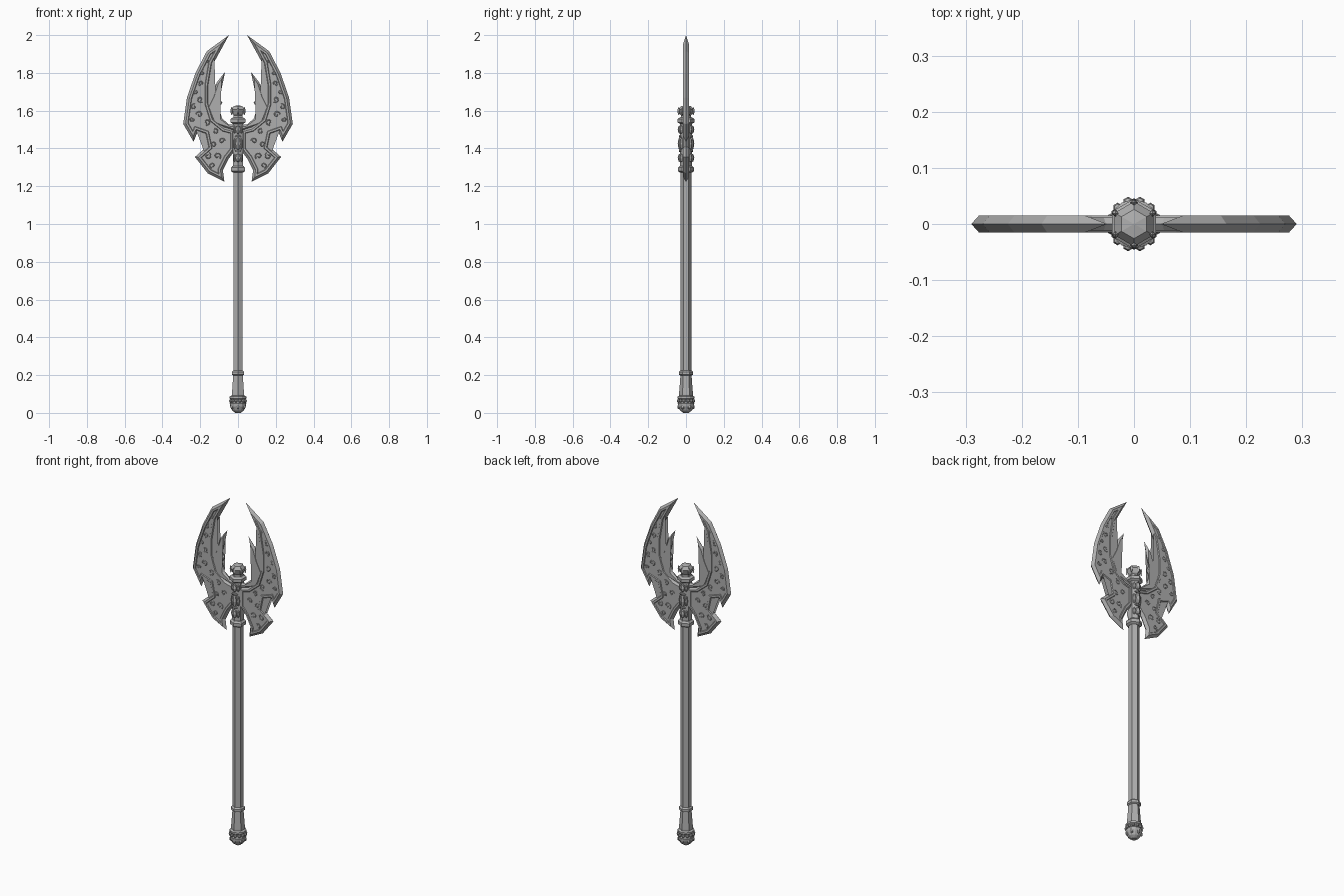
import bpy, bmesh, math
from mathutils import Vector

if "Cube" in bpy.data.objects:
    bpy.data.objects.remove(bpy.data.objects["Cube"], do_unlink=True)

steel = bpy.data.materials.new("grey_steel")
steel.use_nodes = True
steel.diffuse_color = (0.43, 0.43, 0.43, 1)
steel.node_tree.nodes["Principled BSDF"].inputs["Base Color"].default_value = (0.43, 0.43, 0.43, 1)


def finish(name, bm):
    bmesh.ops.recalc_face_normals(bm, faces=bm.faces)
    mesh = bpy.data.meshes.new(name)
    bm.to_mesh(mesh)
    bm.free()
    mesh.materials.append(steel)
    ob = bpy.data.objects.new(name, mesh)
    bpy.context.collection.objects.link(ob)
    return ob


def lathe(name, profile, sides=6):
    """Faceted turned part from (radius, height) pairs, one corner facing the front."""
    bm = bmesh.new()
    rings = []
    for r, z in profile:
        angles = [math.pi / 2 + 2 * math.pi * i / sides for i in range(sides)]
        rings.append([bm.verts.new((r * math.cos(a), r * math.sin(a), z)) for a in angles])
    for low, high in zip(rings, rings[1:]):
        for i in range(sides):
            j = (i + 1) % sides
            bm.faces.new((low[i], low[j], high[j], high[i]))
    bm.faces.new(rings[0])
    bm.faces.new(rings[-1])
    return finish(name, bm)


def offset(points, d):
    """Mitred inward offset of a clockwise outline."""
    out = []
    n = len(points)
    for i in range(n):
        a, b, c = (Vector(points[k % n]) for k in (i - 1, i, i + 1))
        u, v = (b - a).normalized(), (c - b).normalized()
        nu, nv = Vector((u.y, -u.x)), Vector((v.y, -v.x))
        out.append(b + (nu + nv) * d / (1 + nu.dot(nv)))
    return out


def plate(name, outline, steps, side):
    """Two-sided blade: a sharp edge, then (inset, half thickness) steps on both faces."""
    bm = bmesh.new()
    n = len(outline)
    edge = [bm.verts.new((side * x, 0, z)) for x, z in outline]
    for face in (-1, 1):
        last = edge
        for inset, depth in steps:
            ring = [bm.verts.new((side * p.x, face * depth, p.y)) for p in offset(outline, inset)]
            for i in range(n):
                j = (i + 1) % n
                bm.faces.new((last[i], last[j], ring[j], ring[i]))
            last = ring
        cap = bm.faces.new(last)
        bmesh.ops.triangulate(bm, faces=[cap])
    return finish(name, bm)


def gem(name, center, size, sides=6):
    """Small faceted stone."""
    bm = bmesh.new()
    bmesh.ops.create_uvsphere(bm, u_segments=sides, v_segments=4, radius=1)
    for v in bm.verts:
        v.co = Vector(v.co[k] * size[k] + center[k] for k in range(3))
    return finish(name, bm)


def scrollwork(name, scrolls, side):
    """Low relief spirals lying on both panels of a blade."""
    curve = bpy.data.curves.new(name, "CURVE")
    curve.dimensions = "3D"
    curve.bevel_depth = 0.0028
    curve.bevel_resolution = 0
    curve.use_fill_caps = True
    for face in (-1, 1):
        for x, z, r, turn, hand in scrolls:
            line = curve.splines.new("POLY")
            line.points.add(13)
            for i, p in enumerate(line.points):
                a = turn + hand * i * 0.5
                rad = r * (1 - i / 17)
                p.co = (side * (x + rad * math.cos(a)), face * 0.0105, z + rad * math.sin(a), 1)
    curve.materials.append(steel)
    bpy.context.collection.objects.link(bpy.data.objects.new(name, curve))


# Shaft, grip and pommel
lathe("shaft", [(0.029, 0.2), (0.029, 1.3)])
lathe("grip", [(0.037, 0.075), (0.037, 0.1), (0.033, 0.15), (0.029, 0.205)])
lathe("grip_collar", [(0.03, 0.198), (0.038, 0.203), (0.038, 0.217), (0.03, 0.224)])
lathe("pommel", [(0.014, 0), (0.03, 0.012), (0.042, 0.035), (0.044, 0.05),
                 (0.038, 0.058), (0.038, 0.07), (0.044, 0.076), (0.044, 0.086), (0.034, 0.092)], 12)
for i in range(12):
    a = math.pi * (i + 0.5) / 6
    gem("pommel_bead", (0.041 * math.cos(a), 0.041 * math.sin(a), 0.064), (0.009, 0.009, 0.01))
for i in range(6):
    a = math.pi * (i + 0.5) / 3
    gem("pommel_stud", (0.036 * math.cos(a), 0.036 * math.sin(a), 0.032), (0.01, 0.01, 0.014))

# Head core with its collars
lathe("head_core", [(0.031, 1.29), (0.031, 1.55)])
lathe("lower_collar", [(0.03, 1.272), (0.043, 1.28), (0.043, 1.298), (0.033, 1.308)])
lathe("upper_collar", [(0.031, 1.53), (0.045, 1.538), (0.045, 1.556), (0.032, 1.564)])

# Stones and frames on the front and back of the core
for face in (-1, 1):
    for z, h in ((1.35, 0.024), (1.425, 0.036), (1.5, 0.024)):
        gem("core_stone", (0, face * 0.03, z), (0.015, 0.014, h))
        for s in (-1, 1):
            gem("stone_clasp", (s * 0.018, face * 0.023, z), (0.008, 0.01, h * 0.9))
    for z in (1.387, 1.464):
        gem("core_stud", (0, face * 0.031, z), (0.022, 0.007, 0.007))

# Crown: faceted jewel held by prongs
lathe("crown_neck", [(0.029, 1.56), (0.026, 1.575), (0.032, 1.582)])
lathe("crown_jewel", [(0.028, 1.578), (0.04, 1.605), (0.026, 1.624), (0.002, 1.628)])
for i in range(6):
    a = math.pi / 2 + math.pi * i / 3
    gem("crown_prong", (0.038 * math.cos(a), 0.038 * math.sin(a), 1.598), (0.007, 0.007, 0.021), 4)

# Blades, mirrored left and right
blade_outline = [
    (0.048, 2.0), (0.165, 1.915), (0.225, 1.8), (0.27, 1.67), (0.29, 1.53),
    (0.235, 1.435), (0.215, 1.485), (0.178, 1.472), (0.165, 1.41), (0.228, 1.355),
    (0.16, 1.268), (0.072, 1.224), (0.08, 1.285), (0.05, 1.345), (0.015, 1.39),
    (0.015, 1.5), (0.07, 1.515), (0.125, 1.56), (0.15, 1.64), (0.15, 1.73), (0.13, 1.85)]
spike_outline = [
    (0.068, 1.806), (0.112, 1.75), (0.135, 1.68), (0.165, 1.62), (0.13, 1.53), (0.015, 1.49),
    (0.015, 1.525), (0.05, 1.528), (0.085, 1.56), (0.1, 1.615), (0.083, 1.642),
    (0.1, 1.67), (0.085, 1.725)]
scrolls = [
    (0.165, 1.86, 0.013, 0, 1), (0.19, 1.8, 0.016, 2, -1), (0.195, 1.745, 0.015, 5, 1),
    (0.225, 1.7, 0.014, 1, -1), (0.2, 1.66, 0.017, 4, 1), (0.235, 1.62, 0.016, 2, -1),
    (0.205, 1.58, 0.018, 0, 1), (0.245, 1.555, 0.013, 3, 1), (0.165, 1.54, 0.018, 5, -1),
    (0.12, 1.49, 0.016, 1, 1), (0.085, 1.44, 0.016, 3, -1), (0.13, 1.42, 0.016, 0, 1),
    (0.11, 1.36, 0.02, 4, -1), (0.16, 1.36, 0.018, 2, 1), (0.135, 1.31, 0.015, 5, 1)]
for side, label in ((1, "left"), (-1, "right")):
    plate(label + "_blade", blade_outline,
          [(0.013, 0.015), (0.023, 0.015), (0.026, 0.0105)], side)
    plate(label + "_inner_spike", spike_outline, [(0.01, 0.012)], side)
    scrollwork(label + "_scrollwork", scrolls, side)
